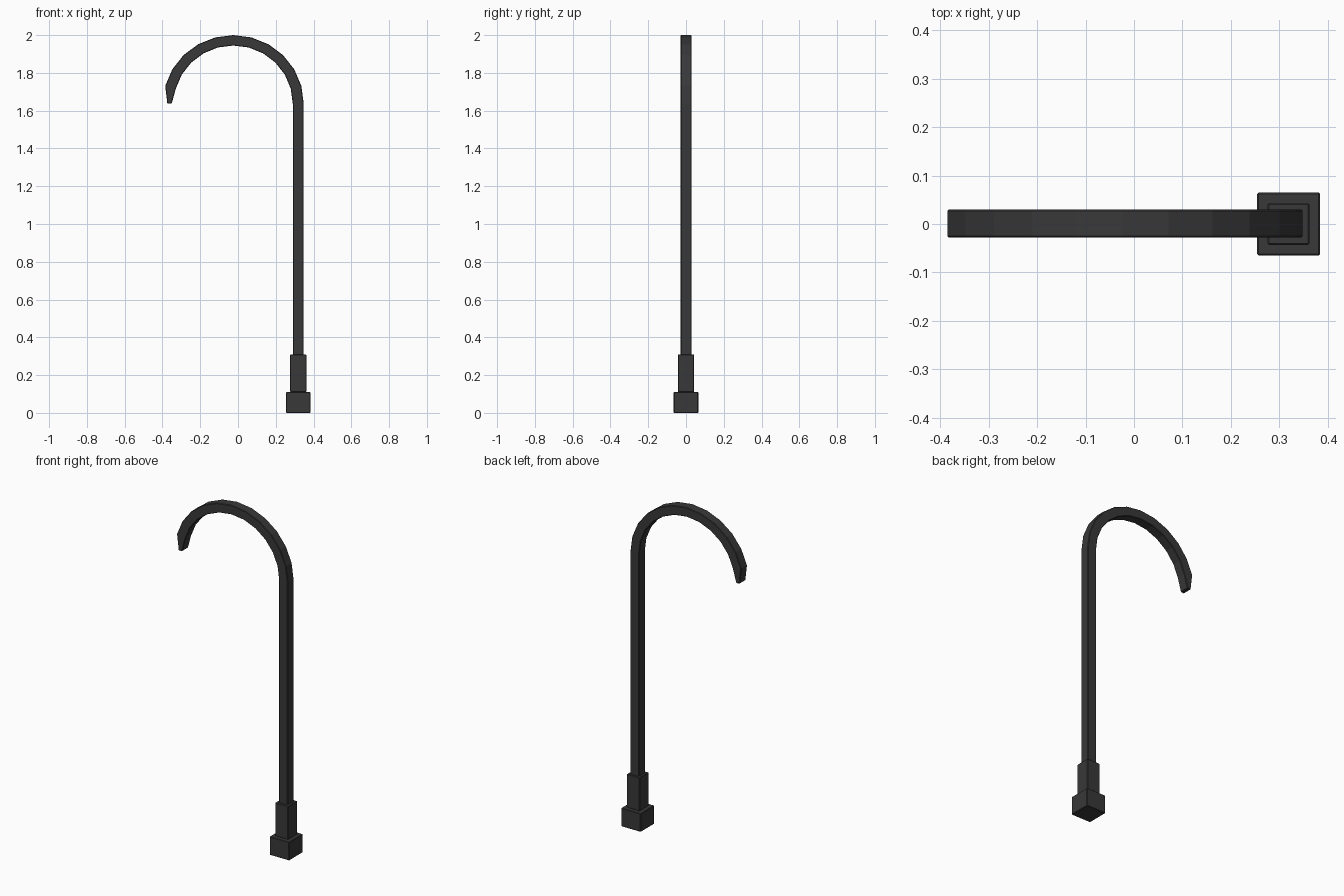
import bpy, bmesh, math

if "Cube" in bpy.data.objects:
    bpy.data.objects.remove(bpy.data.objects["Cube"])

CX = 0.319          # post centre line
HALF_Y = 0.029      # half depth of the bar


def chamfer(obj, width):
    mod = obj.modifiers.new("edge_chamfer", "BEVEL")
    mod.width = width
    mod.segments = 1
    mod.limit_method = "ANGLE"
    mod.angle_limit = math.radians(40)


def block(name, half, z0, z1):
    bpy.ops.mesh.primitive_cube_add(size=1, location=(CX, 0, (z0 + z1) / 2))
    obj = bpy.context.object
    obj.name = name
    obj.scale = (half * 2, half * 2, z1 - z0)
    bpy.ops.object.transform_apply(location=False, rotation=False, scale=True)
    chamfer(obj, 0.003)


# stepped foot
block("base_block", 0.065, 0.0, 0.11)
block("collar", 0.043, 0.11, 0.31)

# bar sections as (outer, inner) points: straight post, then a half circle hook
cx, cz = -0.025, 1.637
sections = [((0.348, 0.30), (0.290, 0.30))]
for i in range(12):
    a = math.radians(15 * i)
    c, s = math.cos(a), math.sin(a)
    sections.append(((cx + 0.373 * c, cz + 0.363 * s),
                     (cx + 0.315 * c, cz + 0.308 * s)))
# tapered tip
sections.append(((-0.374, 1.637), (-0.351, 1.637)))

bm = bmesh.new()
rings = []
for (ox, oz), (ix, iz) in sections:
    rings.append([bm.verts.new(p) for p in (
        (ox, -HALF_Y, oz), (ox, HALF_Y, oz), (ix, HALF_Y, iz), (ix, -HALF_Y, iz))])
for r0, r1 in zip(rings, rings[1:]):
    for k in range(4):
        n = (k + 1) % 4
        bm.faces.new((r0[k], r0[n], r1[n], r1[k]))
bm.faces.new(rings[0])
bm.faces.new(rings[-1])
bmesh.ops.recalc_face_normals(bm, faces=bm.faces)
mesh = bpy.data.meshes.new("hooked_post")
bm.to_mesh(mesh)
bm.free()
post = bpy.data.objects.new("hooked_post", mesh)
bpy.context.collection.objects.link(post)
post.location.y = 0.001
chamfer(post, 0.003)

# dark metal finish
mat = bpy.data.materials.new("dark_metal")
mat.diffuse_color = (0.04, 0.04, 0.04, 1)
mat.use_nodes = True
mat.node_tree.nodes["Principled BSDF"].inputs["Base Color"].default_value = mat.diffuse_color
for obj in bpy.context.collection.objects:
    obj.data.materials.append(mat)
